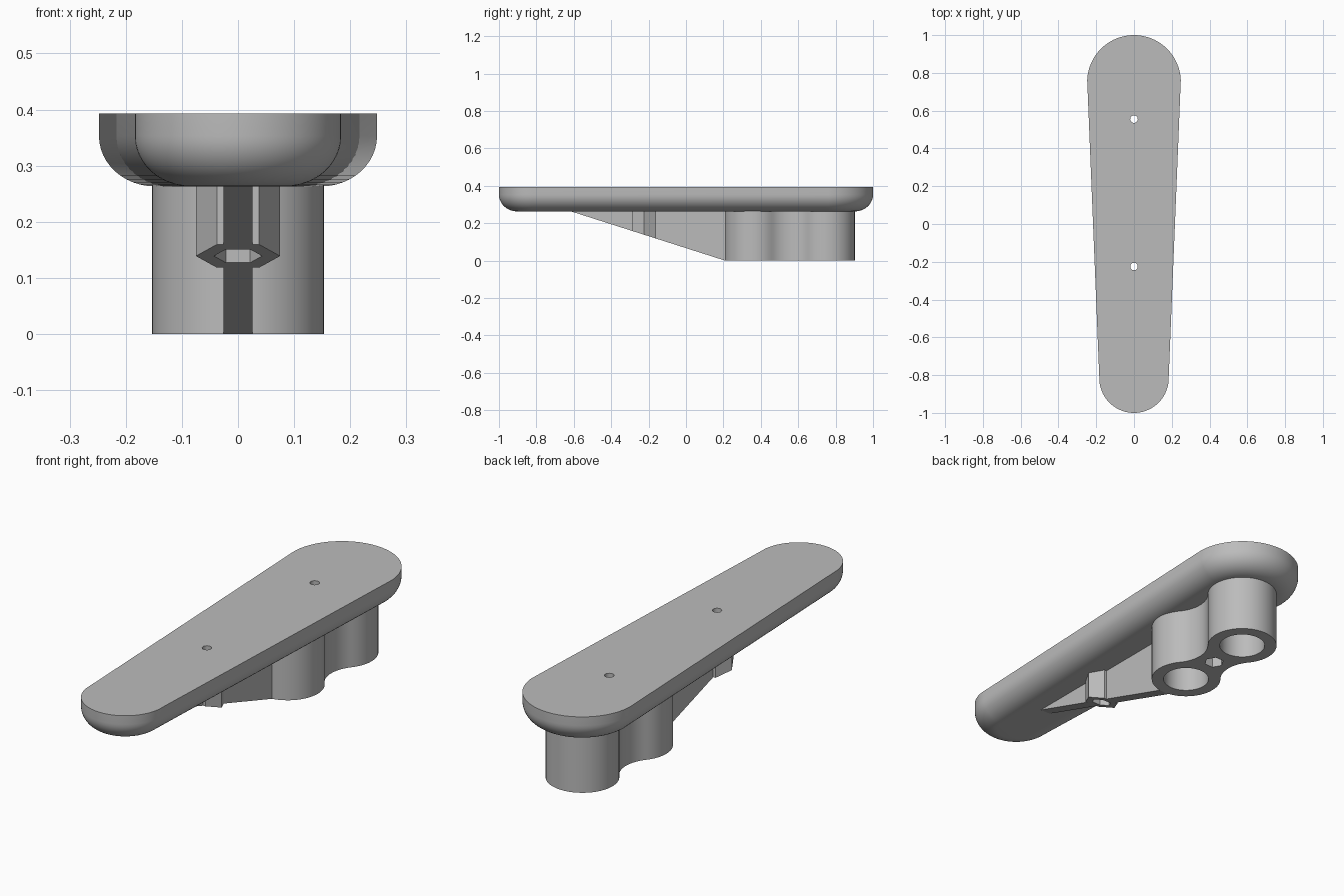
import bpy, bmesh
from math import sin, cos, pi, asin, atan2, sqrt

if "Cube" in bpy.data.objects:
    bpy.data.objects.remove(bpy.data.objects["Cube"])

grey = bpy.data.materials.new("plain grey")
grey.use_nodes = True
grey.diffuse_color = (0.5, 0.5, 0.5, 1)
grey.node_tree.nodes["Principled BSDF"].inputs["Base Color"].default_value = (0.5, 0.5, 0.5, 1)

PLATE_BOTTOM, PLATE_TOP = 0.263, 0.393
JOIN = 0.27                      # supports reach slightly into the plate
SCREWS = (-0.225, 0.555)         # y of the two screw holes


def arc(cx, cy, r, a, b, n):
    """Points along an arc, without its end point."""
    return [(cx + r * cos(a + (b - a) * i / n), cy + r * sin(a + (b - a) * i / n)) for i in range(n)]


def loft(name, rings):
    """Closed solid through rings of equal point count, bottom to top."""
    bm = bmesh.new()
    loops = [[bm.verts.new(p) for p in ring] for ring in rings]
    n = len(loops[0])
    for low, high in zip(loops, loops[1:]):
        for i in range(n):
            j = (i + 1) % n
            bm.faces.new((low[i], low[j], high[j], high[i]))
    bm.faces.new(loops[0][::-1])
    bm.faces.new(loops[-1])
    bmesh.ops.recalc_face_normals(bm, faces=bm.faces)
    mesh = bpy.data.meshes.new(name)
    bm.to_mesh(mesh)
    bm.free()
    mesh.materials.append(grey)
    obj = bpy.data.objects.new(name, mesh)
    bpy.context.collection.objects.link(obj)
    return obj


def prism(name, outline, bottom, top):
    """Vertical prism whose underside follows bottom(y)."""
    return loft(name, [[(x, y, bottom(y)) for x, y in outline],
                       [(x, y, top) for x, y in outline]])


def cut(obj, outlines, top):
    """Bore vertical openings from below up to the given height."""
    for outline in outlines:
        cutter = prism("cutter", outline, lambda y: -0.1, top)
        cutter.hide_render = True
        mod = obj.modifiers.new("bore", "BOOLEAN")
        mod.operation, mod.solver, mod.object = "DIFFERENCE", "EXACT", cutter
        bpy.context.view_layer.update()
        graph = bpy.context.evaluated_depsgraph_get()
        baked = bpy.data.meshes.new_from_object(obj.evaluated_get(graph))
        obj.modifiers.clear()
        obj.data = baked
        bpy.data.objects.remove(cutter)


def hexagon(y, r):
    return arc(0, y, r, 0, 2 * pi, 6)


def slope(y):
    """Underside of the rib, rising toward the front."""
    return max(0.0, 0.265 * (0.21 - y) / 0.83)


# Tapered plate with a rounded lower edge
BACK_R, FRONT_R = 0.248, 0.184
back_y, front_y = 1 - BACK_R, FRONT_R - 1
tilt = asin((BACK_R - FRONT_R) / (back_y - front_y))


def plate_ring(inset, z):
    pts = arc(0, back_y, BACK_R - inset, tilt, pi - tilt, 40)
    pts.append((-(BACK_R - inset) * cos(tilt), back_y + (BACK_R - inset) * sin(tilt)))
    pts += arc(0, front_y, FRONT_R - inset, pi - tilt, 2 * pi + tilt, 40)
    pts.append(((FRONT_R - inset) * cos(tilt), front_y + (FRONT_R - inset) * sin(tilt)))
    return [(x, y, z) for x, y in pts]


rings = []
for i in range(13):
    a = pi / 2 * i / 12
    rings.append(plate_ring(0.1 * (1 - sin(a)), PLATE_BOTTOM + 0.09 * (1 - cos(a))))
rings.append(plate_ring(0, PLATE_TOP))
plate = loft("plate", rings)
cut(plate, [arc(0, y, 0.02, 0, 2 * pi, 24) for y in SCREWS], 0.5)

# Double socket boss: two cylinders blended by a concave waist
R, WAIST, HALF, MID = 0.153, 0.153, 0.1945, SCREWS[1]
reach = sqrt((R + WAIST) ** 2 - HALF ** 2)
t = atan2(HALF, reach)
outline = (arc(0, MID - HALF, R, pi - t, 2 * pi + t, 40)
           + arc(reach, MID, WAIST, pi + t, pi - t, 16)
           + arc(0, MID + HALF, R, -t, pi + t, 40)
           + arc(-reach, MID, WAIST, t, -t, 16))
boss = prism("socket_boss", outline, lambda y: 0.0, JOIN)
cut(boss, [arc(0, MID + s * HALF, 0.1, 0, 2 * pi, 48) for s in (-1, 1)]
    + [hexagon(MID, 0.043)], 0.3)

# Rib and hexagonal nut post, both trimmed along the slope
W = 0.026
rib = prism("rib", [(-W, -0.62), (W, -0.62), (W, 0.21), (-W, 0.21)], slope, JOIN)
post = prism("nut_post", hexagon(SCREWS[0], 0.075), slope, JOIN)
for part in (rib, post):
    cut(part, [hexagon(SCREWS[0], 0.043)], 0.3)

# Smooth the curved walls, keep the edges crisp
bpy.ops.object.select_all(action="DESELECT")
for part in (plate, boss, rib, post):
    part.select_set(True)
bpy.context.view_layer.objects.active = plate
bpy.ops.object.shade_smooth_by_angle(angle=pi / 6)
